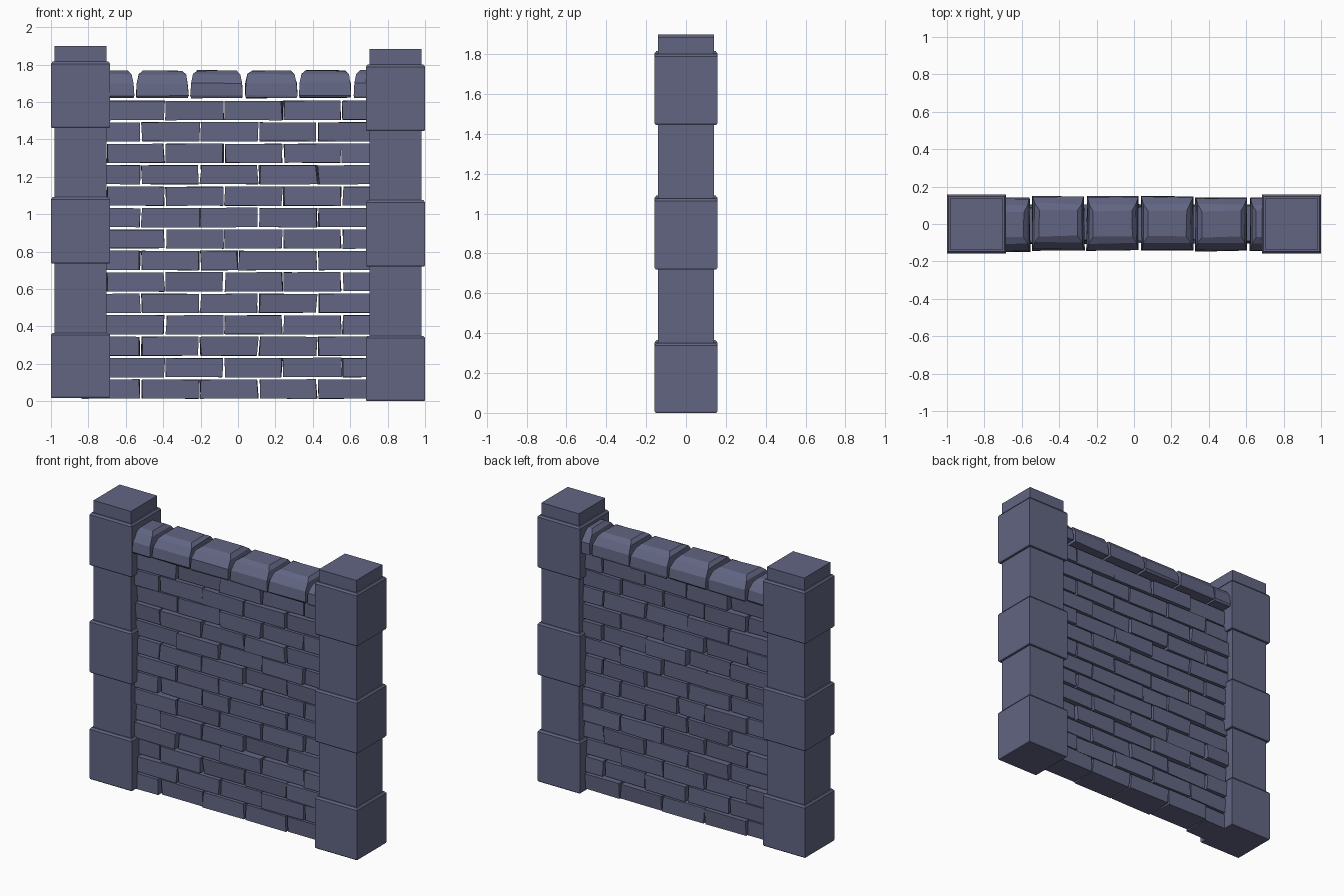
import bpy, bmesh, random
from mathutils import Vector

if "Cube" in bpy.data.objects:
    bpy.data.objects.remove(bpy.data.objects["Cube"])

random.seed(7)
stone = bpy.data.materials.new("slate_blue_stone")
stone.diffuse_color = (0.122, 0.13, 0.225, 1)
stone.use_nodes = True
stone.node_tree.nodes["Principled BSDF"].inputs["Base Color"].default_value = stone.diffuse_color


def add_layers(bm, cx, cy, layers, jitter=(0, 0, 0)):
    """Closed block made of stacked rectangles (z, half_x, half_y)."""
    rings = []
    for z, hx, hy in layers:
        ring = []
        for sx, sy in ((-1, -1), (1, -1), (1, 1), (-1, 1)):
            j = [random.uniform(-a, a) for a in jitter]
            ring.append(bm.verts.new(Vector((cx + sx * hx + j[0], cy + sy * hy + j[1], z + j[2]))))
        rings.append(ring)
    for a, b in zip(rings, rings[1:]):
        for i in range(4):
            k = (i + 1) % 4
            bm.faces.new((a[i], a[k], b[k], b[i]))
    bm.faces.new(rings[0][::-1])
    bm.faces.new(rings[-1])


def finish(bm, name):
    bmesh.ops.recalc_face_normals(bm, faces=bm.faces)
    mesh = bpy.data.meshes.new(name)
    bm.to_mesh(mesh)
    bm.free()
    mesh.materials.append(stone)
    bpy.context.collection.objects.link(bpy.data.objects.new(name, mesh))


# Pillars: alternating wide and narrow blocks, wide ones chamfered at the top and bottom
def pillar(name, cx, base):
    bm = bmesh.new()
    for z0, z1 in ((0, 0.35), (0.72, 1.075), (1.445, 1.80)):
        z0, z1 = z0 + base, z1 + base
        add_layers(bm, cx, 0, [(z0, 0.154, 0.152), (z0 + 0.008, 0.158, 0.157),
                               (z1 - 0.012, 0.158, 0.157), (z1, 0.149, 0.148)])
    for z0, z1 in ((0.35, 0.72), (1.075, 1.445), (1.80, 1.882)):
        add_layers(bm, cx, 0, [(z0 + base, 0.14, 0.14), (z1 + base, 0.14, 0.14)])
    finish(bm, name)


pillar("left_pillar", -0.842, 0.016)
pillar("right_pillar", 0.842, 0.0)

# Brick courses in running bond, with open joints
ROWS, PITCH, STEP = 14, 0.1146, 0.315
bm = bmesh.new()
for row in range(ROWS):
    z = 0.014 + row * PITCH
    joints = [(-0.835 if row % 2 == 0 else -0.705) + i * STEP for i in range(6)]
    if row == 6:
        joints[3] = 0.0   # one uneven pair of bricks
    for x0, x1 in zip(joints, joints[1:]):
        if x1 - x0 < 0.02:
            continue
        add_layers(bm, (x0 + x1) / 2, random.uniform(-0.012, 0.012),
                   [(z, (x1 - x0) / 2 - 0.005, 0.092), (z + 0.102, (x1 - x0) / 2 - 0.005, 0.092)],
                   (0.006, 0.005, 0.002))
finish(bm, "wall_bricks")

# Coping stones with rounded-over tops
bm = bmesh.new()
edges = [-0.84 + i * 0.2905 for i in range(7)]
for x0, x1 in zip(edges, edges[1:]):
    hx = (x1 - x0) / 2 - 0.006
    add_layers(bm, (x0 + x1) / 2, random.uniform(-0.003, 0.006),
               [(1.622, hx - 0.004, 0.138), (1.635, hx, 0.144), (1.70, hx - 0.004, 0.14),
                (1.748, hx - 0.014, 0.105), (1.768, hx - 0.036, 0.07)],
               (0.003, 0.005, 0.003))
finish(bm, "coping_stones")
